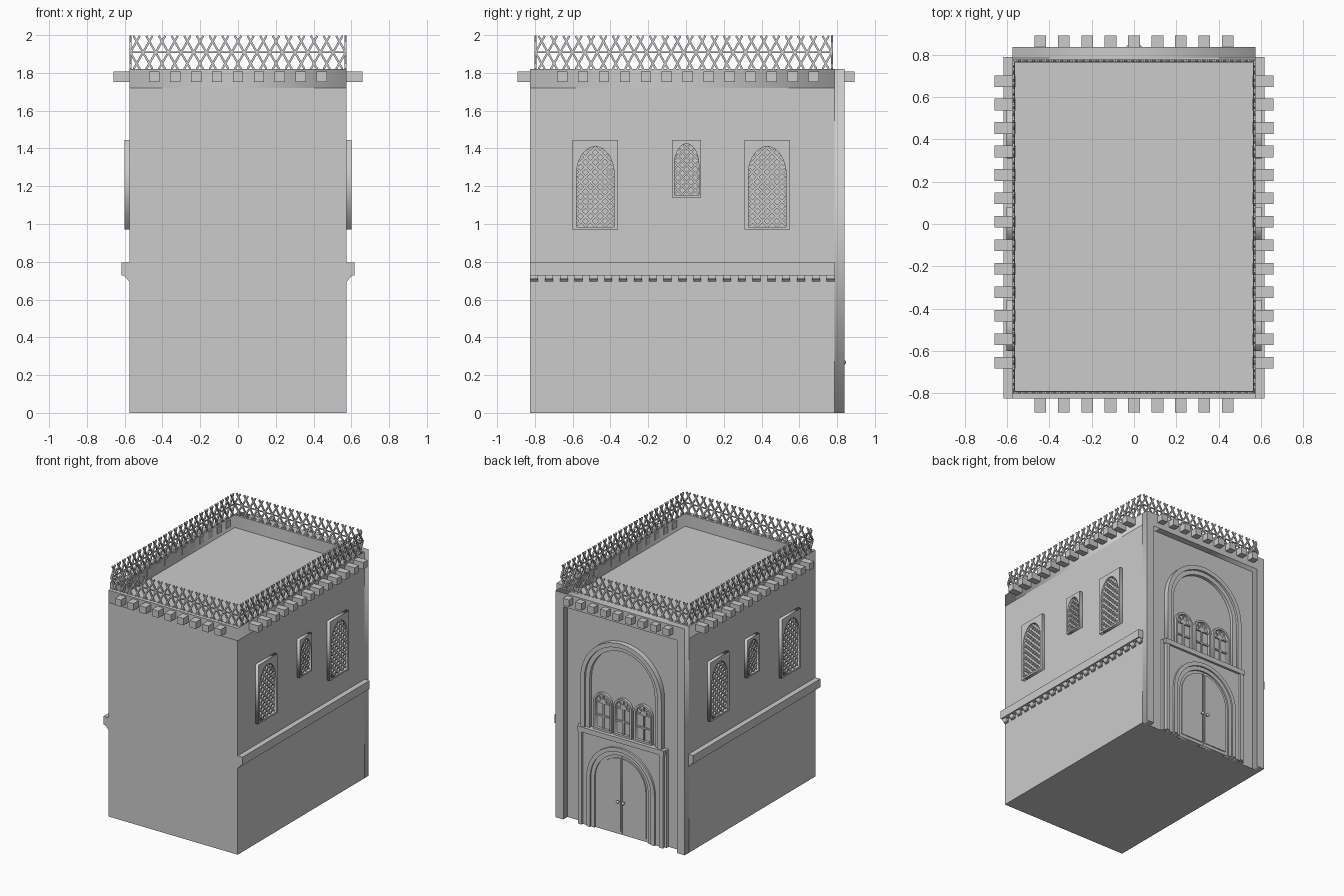
import bpy, bmesh, math
from mathutils import Matrix, Vector

if "Cube" in bpy.data.objects:
    bpy.data.objects.remove(bpy.data.objects["Cube"])


def link(name, bm):
    bmesh.ops.remove_doubles(bm, verts=bm.verts, dist=1e-5)
    bmesh.ops.recalc_face_normals(bm, faces=bm.faces)
    me = bpy.data.meshes.new(name)
    bm.to_mesh(me)
    bm.free()
    ob = bpy.data.objects.new(name, me)
    bpy.context.collection.objects.link(ob)
    return ob


def box(x0, x1, y0, y1, z0, z1):
    return (Matrix.Translation(((x0 + x1) / 2, (y0 + y1) / 2, (z0 + z1) / 2))
            @ Matrix.Diagonal((abs(x1 - x0), abs(y1 - y0), abs(z1 - z0), 1)))


def bar(p, q, t):
    p, q = Vector(p), Vector(q)
    d = q - p
    return (Matrix.Translation((p + q) / 2) @ d.to_track_quat('Z', 'Y').to_matrix().to_4x4()
            @ Matrix.Diagonal((t, t, d.length, 1)))


def cubes(name, mats):
    """One mesh made of many transformed unit cubes."""
    bm = bmesh.new()
    for m in mats:
        b2 = bmesh.ops.create_cube(bm, size=1)
        bmesh.ops.transform(bm, matrix=m, verts=b2['verts'])
    me = bpy.data.meshes.new(name)
    bmesh.ops.recalc_face_normals(bm, faces=bm.faces)
    bm.to_mesh(me)
    bm.free()
    ob = bpy.data.objects.new(name, me)
    bpy.context.collection.objects.link(ob)
    return ob


def plate(name, axis, a, b, *loops):
    """Filled outline (inner loops are holes) extruded from a to b along an axis."""
    cu = bpy.data.curves.new(name, 'CURVE')
    cu.dimensions, cu.fill_mode, cu.extrude = '2D', 'BOTH', 0.5
    for pts in loops:
        sp = cu.splines.new('POLY')
        sp.points.add(len(pts) - 1)
        for p, (u, v) in zip(sp.points, pts):
            p.co = (u, v, 0, 1)
        sp.use_cyclic_u = True
    tmp = bpy.data.objects.new(name + "_outline", cu)
    bm = bmesh.new()
    me = tmp.to_mesh()
    bm.from_mesh(me)
    tmp.to_mesh_clear()
    bpy.data.objects.remove(tmp)
    bpy.data.curves.remove(cu)
    for vert in bm.verts:
        u, v, w = vert.co
        w = a + (b - a) * (w + 0.5)
        vert.co = {'x': (w, u, v), 'y': (u, w, v), 'z': (u, v, w)}[axis]
    return link(name, bm)


def rect(u0, u1, v0, v1):
    return [(u0, v0), (u1, v0), (u1, v1), (u0, v1)]


def arch(c, hw, z0, spring, rise, n=20):
    top = [(c + hw * math.cos(math.pi * i / n), spring + rise * math.sin(math.pi * i / n))
           for i in range(n + 1)]
    return [(c - hw, z0), (c + hw, z0)] + top


def arch_band(name, a, b, r_out, r_in, z0, spring):
    """Arched moulding, open at the bottom."""
    o = arch(0, r_out, z0, spring, r_out)[1:] + [(-r_out, z0)]
    i = arch(0, r_in, z0, spring, r_in)[1:] + [(-r_in, z0)]
    return plate(name, 'y', a, b, o + i[::-1])


W, YF, YW, YB = 0.575, -0.825, 0.785, 0.838   # half width, front, inset wall, back

# main body, parapet and the deep frame around the entrance facade
cubes("body", [box(-W, W, YF, YW, 0, 1.72)])
plate("parapet", 'z', 1.72, 1.82, rect(-W, W, YF, YW), rect(-0.563, 0.563, -0.79, 0.763))
plate("facade_frame", 'y', YW, YB, [(-W, 0), (-0.505, 0), (-0.505, 1.71), (0.505, 1.71),
                                    (0.505, 0), (W, 0), (W, 1.82), (-W, 1.82)])

# projecting beam ends
h = 0.0275
beams = []
for i in range(13):
    y = 0.01 + (i - 6) * 0.111
    beams += [box(s * 0.56, s * 0.66, y - h, y + h, 1.753, 1.808) for s in (1, -1)]
for i in range(9):
    x = (i - 4) * 0.111
    beams += [box(x - h, x + h, -0.892, -0.81, 1.753, 1.808),
              box(x - h, x + h, 0.82, 0.892, 1.753, 1.808)]
cubes("beam_ends", beams)


# lattice railing
def railing(name, p, q, n):
    p, q = Vector(p), Vector(q)
    span = (q - p).length
    d = (q - p) / span
    pitch, z0, z1 = span / n, 1.82, 1.996
    run = pitch * 1.5
    at = lambda s, z: p + d * s + Vector((0, 0, z))
    mats = [bar(at(0, 1.908), at(span, 1.908), 0.008)]
    for k in range(-2, n + 1):
        s0 = (k + 0.25) * pitch
        t0, t1 = max(0, -s0 / run), min(1, (span - s0) / run)
        if t1 - t0 < 0.05:
            continue
        sa, sb = s0 + t0 * run, s0 + t1 * run
        za, zb = z0 + t0 * (z1 - z0), z0 + t1 * (z1 - z0)
        mats += [bar(at(sa, za), at(sb, zb), 0.011),
                 bar(at(span - sa, za), at(span - sb, zb), 0.011)]
    cubes(name, mats)


railing("railing_front", (-0.57, -0.797, 0), (0.57, -0.797, 0), 17)
railing("railing_back", (-0.57, 0.772, 0), (0.57, 0.772, 0), 17)
railing("railing_right", (0.57, -0.797, 0), (0.57, 0.772, 0), 24)
railing("railing_left", (-0.57, -0.797, 0), (-0.57, 0.772, 0), 24)


# side walls: latticed windows, ledge and dentils
def window(name, s, c, hw, z0, z1, ahw, az0, spring, rise, step, t):
    plate(name + "_frame", 'x', s * 0.57, s * 0.602, rect(c - hw, c + hw, z0, z1),
          arch(c, ahw, az0, spring, rise))

    def inside(u, z):
        if abs(u) > ahw or z < az0:
            return False
        return z <= spring or (u / ahw) ** 2 + ((z - spring) / rise) ** 2 <= 1
    mats = []
    for k in range(-1, int((z1 - z0 + 2 * ahw) / step) + 1):
        base = az0 - ahw + k * step
        us = [u for u in (ahw * (j / 40 - 1) for j in range(81)) if inside(u, base + u)]
        if len(us) > 4:
            for m in (1, -1):
                mats.append(bar((s * 0.585, c + m * us[0], base + us[0]),
                                (s * 0.585, c + m * us[-1], base + us[-1]), t))
    cubes(name + "_lattice", mats)


for s, side in ((1, "right"), (-1, "left")):
    for c, place in ((-0.48, "front"), (0.43, "back")):
        window(f"{side}_{place}_window", s, c, 0.12, 0.97, 1.445,
               0.1, 0.985, 1.26, 0.15, 0.052, 0.014)
    window(f"{side}_middle_window", s, 0.003, 0.077, 1.14, 1.445,
           0.065, 1.153, 1.31, 0.115, 0.045, 0.01)
    cubes(f"{side}_ledge", [box(s * 0.57, s * 0.617, YF, 0.79, 0.728, 0.795)])
    dentil = plate(f"{side}_dentils", 'y', YF, YF + 0.042,
                   [(s * 0.57, 0.69), (s * 0.607, 0.73), (s * 0.57, 0.73)])
    arr = dentil.modifiers.new("repeat", 'ARRAY')
    arr.count, arr.use_relative_offset, arr.use_constant_offset = 21, False, True
    arr.constant_offset_displace = (0, 0.0785, 0)

# upper arch of the entrance facade
arch_band("upper_arch_outer", YW, 0.828, 0.36, 0.325, 0.78, 1.18)
arch_band("upper_arch_inner", YW, 0.81, 0.325, 0.29, 0.78, 1.18)

# three small arched windows with fanlights
for c in (-0.18, 0, 0.18):
    plate("upper_window_frame", 'y', YW, 0.808, arch(c, 0.08, 0.785, 1.01, 0.08),
          arch(c, 0.064, 0.8, 1.01, 0.064))
    y = 0.79
    mats = [bar((c - 0.066, y, z), (c + 0.066, y, z), 0.012) for z in (0.9, 1.005)]
    mats.append(bar((c, y, 0.79), (c, y, 1.005), 0.012))
    for ang in (45, 90, 135):
        ca, sa = math.cos(math.radians(ang)), math.sin(math.radians(ang))
        mats.append(bar((c + 0.025 * ca, y, 1.01 + 0.025 * sa),
                        (c + 0.066 * ca, y, 1.01 + 0.066 * sa), 0.009))
    cubes("upper_window_bars", mats)
    plate("upper_window_fan", 'y', YW, 0.796, arch(c, 0.028, 1.01, 1.011, 0.028, 10))

# door surround with stepped pilasters and cap
o = arch(0, 0.3, 0, 0.4, 0.3)[1:] + [(-0.3, 0)]
plate("door_block", 'y', YW, 0.818, [(0.36, 0)] + o + [(-0.36, 0), (-0.36, 0.77), (0.36, 0.77)])
trim = [box(-0.385, 0.385, YW, 0.836, 0.745, 0.785)]
for s in (1, -1):
    trim += [box(s * 0.345, s * 0.378, YW, 0.834, 0, 0.75),
             box(s * 0.378, s * 0.395, YW, 0.81, 0, 0.785)]
cubes("door_pilasters", trim)
arch_band("door_arch_outer", YW, 0.834, 0.302, 0.27, 0, 0.4)
arch_band("door_arch_inner", YW, 0.822, 0.27, 0.238, 0, 0.4)


# double door with raised panels and knobs
def half_arch(s, u0, r, z0):
    pts = []
    a1 = math.acos(u0 / r)
    for i in range(13):
        a = a1 * i / 12
        pts.append((s * r * math.cos(a), 0.4 + r * math.sin(a)))
    return [(s * u0, z0), (s * r, z0)] + pts


for s in (1, -1):
    plate("door_leaf", 'y', YW, 0.81, half_arch(s, 0.003, 0.238, 0))
    plate("door_panel", 'y', 0.805, 0.818, half_arch(s, 0.012, 0.215, 0.025))
    bm = bmesh.new()
    bmesh.ops.create_uvsphere(bm, u_segments=12, v_segments=8, radius=0.012,
                              matrix=Matrix.Translation((s * 0.024, 0.836, 0.267)))
    bmesh.ops.create_cone(bm, segments=12, radius1=0.005, radius2=0.005, depth=0.024, cap_ends=True,
                          matrix=Matrix.Translation((s * 0.024, 0.825, 0.267))
                          @ Matrix.Rotation(math.pi / 2, 4, 'X'))
    knob = link("door_knob", bm)
    for f in knob.data.polygons:
        f.use_smooth = True
